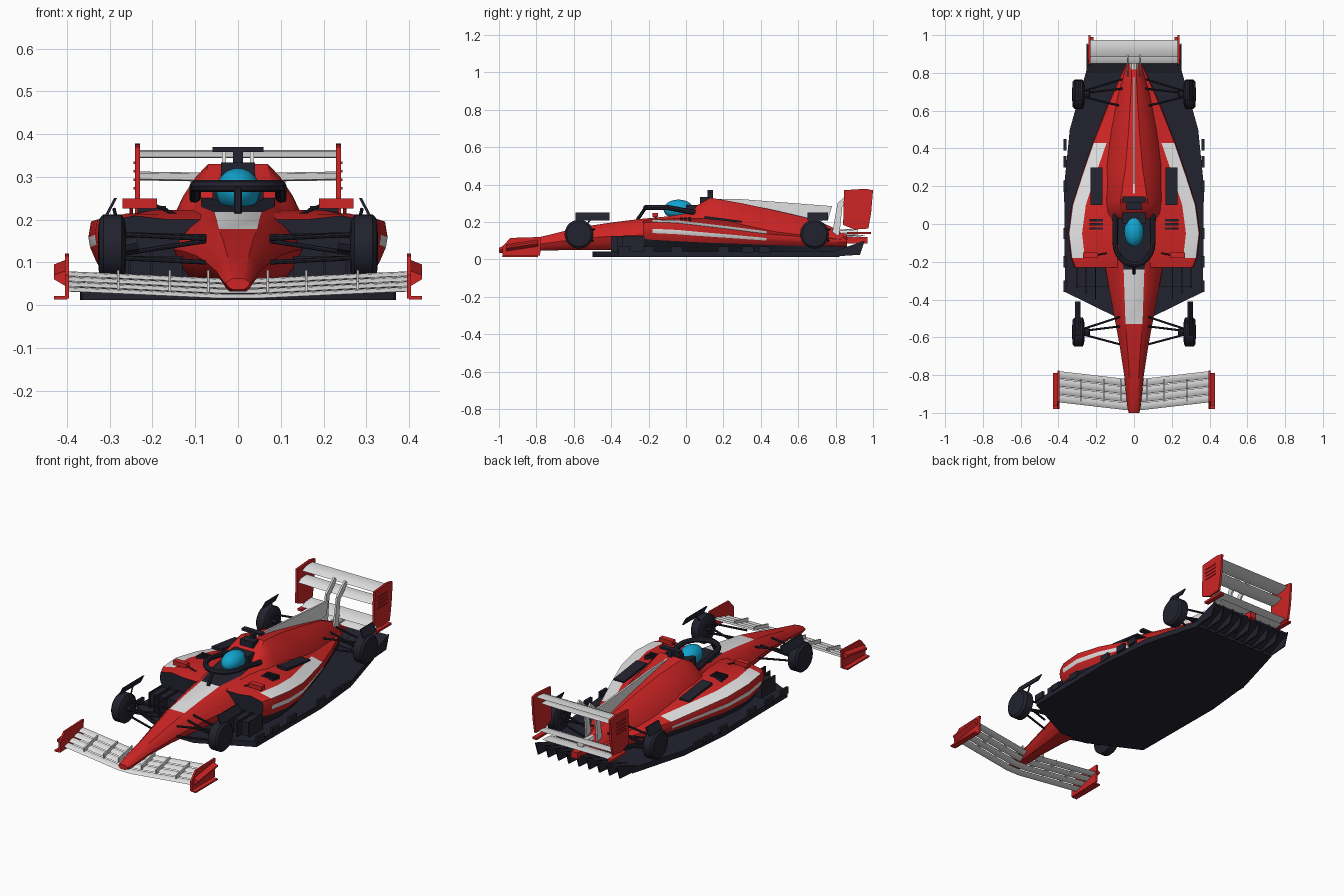
import bpy, bmesh, math
from mathutils import Vector

cube = bpy.data.objects.get("Cube")
if cube:
    bpy.data.objects.remove(cube, do_unlink=True)


def material(name, rgb):
    m = bpy.data.materials.new(name)
    m.use_nodes = True
    m.diffuse_color = (*rgb, 1)
    m.node_tree.nodes["Principled BSDF"].inputs["Base Color"].default_value = (*rgb, 1)
    return m


RED = material("red paint", (0.62, 0.018, 0.018))
WHITE = material("white paint", (0.75, 0.75, 0.75))
DARK = material("dark carbon", (0.016, 0.016, 0.028))
CYAN = material("cyan helmet", (0.006, 0.37, 0.62))
made = []


def loft(name, rings, mats, rule=None, cap=0):
    """Skin closed rings; rule(ring, segment) gives the material index."""
    bm = bmesh.new()
    rows = [[bm.verts.new(p) for p in ring] for ring in rings]
    n = len(rows[0])
    for i in range(len(rows) - 1):
        for j in range(n):
            k = (j + 1) % n
            f = bm.faces.new((rows[i][j], rows[i][k], rows[i + 1][k], rows[i + 1][j]))
            f.material_index = rule(i, j) if rule else 0
    for row in (rows[0], rows[-1]):
        bm.faces.new(row).material_index = cap
    bmesh.ops.recalc_face_normals(bm, faces=bm.faces)
    me = bpy.data.meshes.new(name)
    bm.to_mesh(me)
    bm.free()
    for m in mats:
        me.materials.append(m)
    ob = bpy.data.objects.new(name, me)
    bpy.context.collection.objects.link(ob)
    made.append(ob)
    return ob


def prism(name, pts, x0, x1, mat):
    """Side profile in (y, z), extruded across x."""
    return loft(name, [[(x, y, z) for y, z in pts] for x in (x0, x1)], [mat])


def box(name, x0, x1, y0, y1, z0, z1, mat):
    return prism(name, [(y0, z0), (y1, z0), (y1, z1), (y0, z1)], x0, x1, mat)


def rod(name, pts, r, mat):
    cu = bpy.data.curves.new(name, "CURVE")
    cu.dimensions = "3D"
    cu.bevel_depth, cu.bevel_resolution, cu.use_fill_caps = r, 2, True
    sp = cu.splines.new("POLY")
    sp.points.add(len(pts) - 1)
    for p, q in zip(sp.points, pts):
        p.co = (*q, 1)
    cu.materials.append(mat)
    ob = bpy.data.objects.new(name, cu)
    bpy.context.collection.objects.link(ob)
    made.append(ob)


def wing(name, stations, chord, rise, thick, mat):
    """Curved plane through leading edge stations."""
    prof = [(0, 0), (0.3, 0.7), (0.7, 0.5), (1, 0), (0.6, -0.4), (0.25, -0.5)]
    loft(name, [[(x, y + u * chord, z + u * rise + v * thick) for u, v in prof]
                for x, y, z in stations], [mat])


# Nose, cockpit and engine cover in one skin
# y, top half width, top z, widest half width, its z, base half width, base z
SECT = [(-1, .012, .062, .028, .05, .012, .036), (-.97, .018, .075, .035, .055, .02, .032),
        (-.8, .025, .115, .052, .08, .025, .046), (-.65, .035, .152, .075, .1, .035, .05),
        (-.53, .045, .178, .097, .115, .05, .05), (-.38, .05, .2, .125, .125, .07, .05),
        (-.24, .055, .217, .15, .13, .09, .05), (-.1, .085, .23, .155, .13, .1, .05),
        (.03, .085, .25, .165, .14, .1, .05), (.06, .078, .29, .17, .15, .1, .05),
        (.13, .07, .33, .17, .15, .1, .05), (.3, .045, .3, .165, .14, .1, .05),
        (.5, .028, .257, .13, .12, .08, .05), (.7, .016, .21, .085, .11, .05, .055),
        (.86, .01, .135, .035, .1, .02, .07)]


def body_ring(y, t, zt, w, zw, b, zb):
    half = []
    for i in range(5):
        u, a = i / 4, math.pi / 8 * i
        half.append((t + (w - t) * (.6 * u + .4 * math.sin(a)), y,
                     zw + (zt - zw) * (.6 * (1 - u) + .4 * math.cos(a))))
    for i in range(1, 4):
        u, a = i / 3, math.pi / 6 * i
        half.append((b + (w - b) * (.5 * (1 - u) + .5 * math.cos(a)), y,
                     zw + (zb - zw) * (.5 * u + .5 * math.sin(a))))
    return half + [(-x, y, z) for x, y, z in reversed(half)]


rings = [body_ring(*s) for s in SECT]
top = len(rings[0]) - 1
loft("body", rings, [RED, WHITE, DARK],
     lambda i, j: 0 if j != top else 1 if i in (4, 5) else 2 if i in (6, 7) else 0)

# Driver and cockpit
bpy.ops.mesh.primitive_uv_sphere_add(segments=24, ring_count=14, location=(0, -.04, .268))
helmet = bpy.context.object
helmet.name = "helmet"
helmet.scale = (.052, .08, .052)
helmet.data.materials.append(CYAN)
made.append(helmet)
arc = [(.1 * math.cos(a), -.1 - .115 * math.sin(a), .278) for a in
       [math.pi * i / 12 for i in range(13)]]
rod("halo", [(.1, .05, .25)] + arc + [(-.1, .05, .25)], .014, DARK)
rod("halo_pillar", [(0, -.215, .278), (0, -.26, .212)], .009, DARK)
box("headrest", -.06, .06, .0, .06, .22, .29, DARK)
box("air_intake", -.04, .04, .075, .12, .3, .333, DARK)
box("camera_stem", -.012, .012, .115, .145, .32, .36, DARK)
box("camera_bar", -.06, .06, .115, .145, .358, .37, DARK)
prism("engine_fin", [(.13, .325), (.3, .322), (.78, .285), (.76, .215), (.7, .2), (.5, .24)],
      -.005, .005, WHITE)

# Floor
half = [(.08, -.5), (.365, -.36), (.37, .2), (.34, .5), (.25, .82)]
outline = half + [(-x, y) for x, y in reversed(half)]
loft("floor", [[(x, y, z) for x, y in outline] for z in (.012, .042)], [DARK])
prism("diffuser_roof", [(.8, .02), (.95, .085), (.95, .097), (.8, .045)], -.25, .25, DARK)
for i in range(-4, 5):
    x = i * .062
    prism("diffuser_strake", [(.78, .015), (.93, .025), (.955, .1), (.78, .04)],
          x - .003, x + .003, DARK)
box("rear_crash_structure", -.02, .02, .84, .97, .085, .12, RED)
rod("exhaust", [(0, .82, .14), (0, .92, .145)], .02, WHITE)

# Sidepods: y, outer x, shoulder z, base z, inner z
PODS = [(-.23, .315, .195, .11, .2), (-.18, .335, .2, .105, .212), (-.05, .35, .195, .098, .222),
        (.1, .33, .178, .09, .22), (.25, .282, .16, .085, .205), (.43, .22, .137, .078, .18),
        (.62, .145, .122, .072, .15), (.86, .04, .105, .07, .11)]
for s in (1, -1):
    rings = []
    for y, xo, zs, zb, zi in PODS:
        pts = [(.02, zi), (max(xo - .15, .025), zi), (max(xo - .075, .03), zs + .014),
               (xo - .006, zs), (xo, zs - (zs - zb) * .38), (xo - .004, zs - (zs - zb) * .62),
               (xo - .02, zb), (.02, zb)]
        rings.append([(s * x, y, z) for x, z in pts])
    loft("sidepod", rings, [RED, WHITE, DARK],
         lambda i, j: 1 if j in (2, 4) and 1 <= i <= 4 else 0, 2)
    under = [[(s * x, y, z) for x, z in ((.02, .04), (xo * .82, .04), (xo - .02, zb), (.02, zb))]
             for y, xo, zs, zb, zi in PODS]
    loft("underbody", under, [DARK])
    box("barge_board", s * .13, s * .3, -.33, -.22, .02, .115, DARK)
    for i in range(3):
        box("barge_vane", s * (.2 + i * .05), s * (.206 + i * .05), -.4 + i * .03, -.22,
            .02, .125, DARK)
    prism("cooling_panel", [(.1, .217), (.3, .197), (.3, .206), (.1, .232)],
          s * .168, s * .23, DARK)
    for i in range(3):
        y = -.03 + i * .022
        box("pod_louvre", s * .165, s * .235, y, y + .012, .205, .227, DARK)
    for y in (-.33, -.2, -.05, .2, .33, .42):
        box("floor_edge_fin", s * .358, s * .372, y - .03, y + .03, .035, .07, DARK)

    # Mirrors
    box("mirror", s * .19, s * .27, -.18, -.15, .226, .249, RED)
    rod("mirror_stalk", [(s * .12, -.15, .2), (s * .2, -.165, .236)], .004, DARK)
    rod("mirror_strut", [(s * .25, -.15, .19), (s * .25, -.165, .23)], .004, RED)

    # Wheels, winglets and suspension
    for label, yc, flip, w0, w1 in (("front", -.572, 1, -.59, -.41), ("rear", .687, -1, .65, .76)):
        prof = [(.262, .035), (.264, .062), (.272, .077), (.315, .077), (.325, .066), (.327, .035)]
        loft(label + "_wheel", [[(s * x, yc + r * math.cos(a), .135 + r * math.sin(a)) for a in
             [math.tau * k / 28 for k in range(28)]] for x, r in prof], [DARK])
        loft(label + "_winglet", [[(s * x, y, z) for x, z in
             ((.305, .208), (.312, .208), (.29, .25), (.283, .25))] for y in (w0, w1)], [DARK])
        rod(label + "_winglet_stay", [(s * .27, yc, .14), (s * .29, (w0 + w1) / 2, .225)], .004, DARK)
        inner = .075 if flip == 1 else .06
        for dy, zi, zo in ((-.065, .155, .165), (.08, .16, .165), (-.065, .1, .11),
                           (.08, .1, .11), (.03, .15, .12)):
            rod(label + "_arm", [(s * inner, yc + dy, zi), (s * .27, yc + dy * .2, zo)], .0055, DARK)
        rod(label + "_brake_duct", [(s * .235, yc, .145), (s * .268, yc, .14)], .02, DARK)

    # Front wing endplates
    prism("front_endplate", [(-.98, .015), (-.78, .02), (-.775, .12), (-.94, .115), (-.98, .07)],
          s * .395, s * .405, RED)
    box("endplate_foot", s * .4, s * .43, -.98, -.79, .013, .021, RED)
    loft("endplate_vane", [[(s * x, y, z) for x, z in ((.405, z0), (.43, z0 + .015),
         (.43, z0 + .025), (.405, z0 + .035))] for y, z0 in ((-.96, .045), (-.79, .07))], [RED])

    # Rear wing endplates and pylons
    prism("rear_endplate", [(.84, .185), (.9, .16), (.975, .165), (.99, .25), (1, .37),
          (.96, .378), (.845, .37)], s * .229, s * .241, RED)
    box("rear_endplate_foot", s * .215, s * .24, .86, .99, .135, .147, RED)
    for i in range(4):
        z = .27 + i * .02
        box("endplate_louvre", s * .24, s * .245, .87, .95, z, z + .006, RED)
    prism("wing_pylon", [(.78, .13), (.82, .13), (.835, .28), (.9, .345), (.88, .365), (.81, .3)],
          s * .028, s * .038, WHITE)

    # Front wing brackets
    for x in (.07, .16, .28):
        prism("flap_bracket", [(-.94, .03), (-.82, .06), (-.82, .082), (-.94, .055)],
              s * x - .003, s * x + .003, WHITE)

# Front wing elements
for i in range(4):
    wing("front_wing_element", [(x, -.99 + .045 * abs(x) / .39 + i * .042,
         .014 + i * .012 + .018 * abs(x) / .39) for x in (-.396, -.2, -.04, .04, .2, .396)],
         .039, .01, .007, WHITE)

# Rear wing planes
wing("rear_main_plane", [(x, .85, .292 + .05 * x * x) for x in (-.232, -.1, .1, .232)],
     .08, .015, .014, WHITE)
wing("rear_flap", [(x, .885, .346) for x in (-.232, 0, .232)], .09, .015, .012, WHITE)
wing("upper_beam_wing", [(x, .87, .155) for x in (-.225, 0, .225)], .09, .018, .01, WHITE)
wing("lower_beam_wing", [(x, .87, .118) for x in (-.2, 0, .2)], .09, .012, .01, WHITE)

# Turn curves into meshes and shade smooth with sharp edges
bpy.ops.object.select_all(action="DESELECT")
for ob in made:
    ob.select_set(True)
bpy.context.view_layer.objects.active = made[0]
bpy.ops.object.convert(target="MESH")
bpy.ops.object.shade_smooth_by_angle(angle=math.radians(32))
